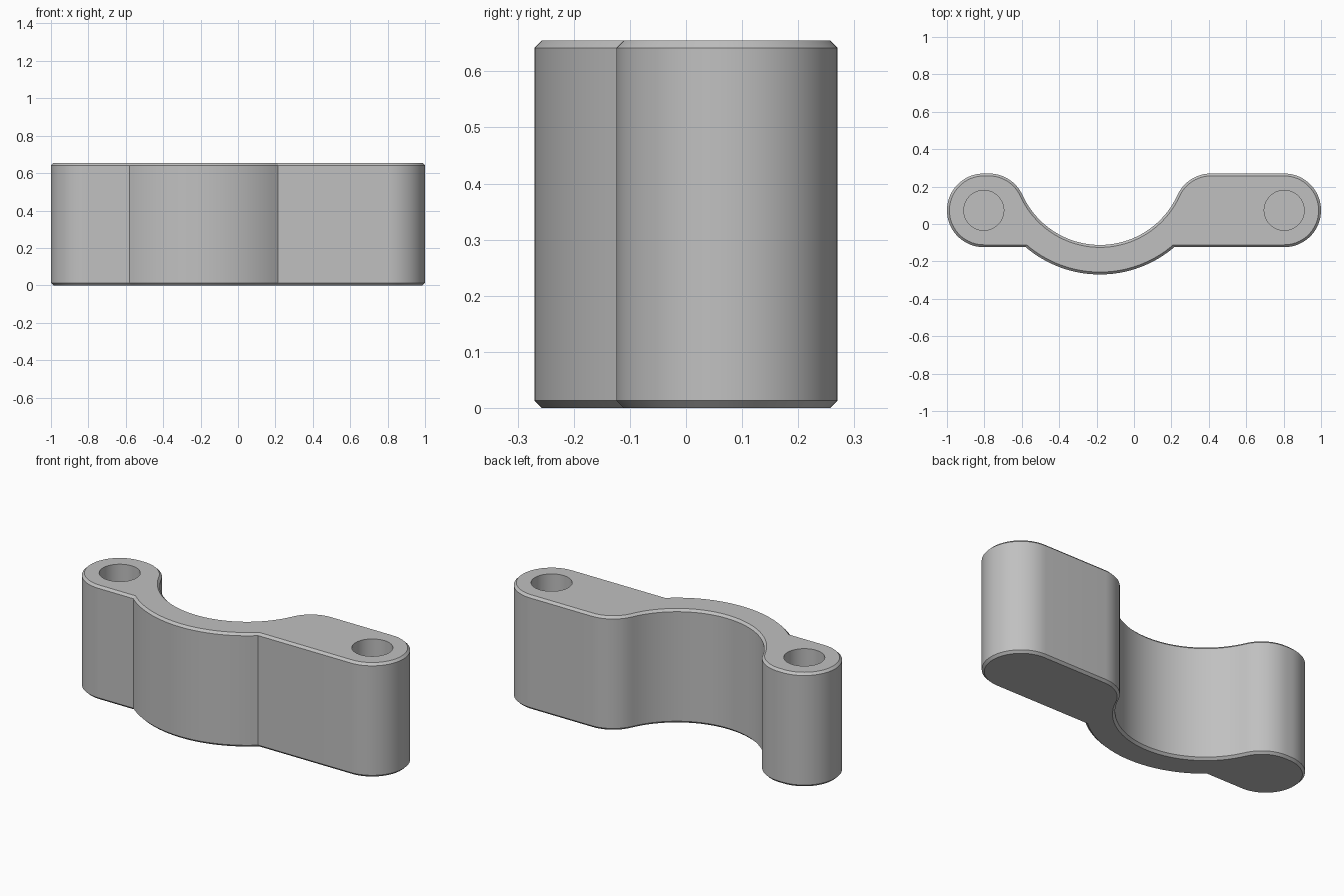
import bpy, bmesh
from math import sin, cos, asin, atan2, sqrt, pi

old = bpy.data.objects.get("Cube")
if old:
    bpy.data.objects.remove(old, do_unlink=True)

HEIGHT, CHAMFER = 0.655, 0.013
EAR_X, EAR_Y, EAR_R = 0.803, 0.073, 0.197      # rounded ends
SADDLE_X, SADDLE_Y = -0.182, 0.343             # centre of the curved strap
INNER_R, OUTER_R = 0.455, 0.613
HOLE_R, HOLE_DEPTH = 0.107, 0.55

grey = bpy.data.materials.new("grey")
grey.use_nodes = True
colour = (0.53, 0.53, 0.53, 1)
grey.diffuse_color = colour
grey.node_tree.nodes["Principled BSDF"].inputs["Base Color"].default_value = colour


def arc(cx, cy, r, start, end, steps):
    angles = [start + (end - start) * i / steps for i in range(steps + 1)]
    return [(cx + r * cos(a), cy + r * sin(a)) for a in angles]


def outline(inset):
    """Clamp outline, moved inwards by the inset."""
    r = EAR_R - inset
    dy = SADDLE_Y - EAR_Y
    dx = sqrt((INNER_R + EAR_R) ** 2 - dy ** 2)
    tilt = atan2(dy, dx)
    outer = OUTER_R - inset
    corner = asin((SADDLE_Y - EAR_Y + r) / outer)
    pts = arc(-EAR_X, EAR_Y, r, 1.5 * pi, pi / 2, 36)
    pts += arc(SADDLE_X - dx, EAR_Y, r, pi / 2, tilt, 14)
    pts += arc(SADDLE_X, SADDLE_Y, INNER_R + inset, pi + tilt, 2 * pi - tilt, 40)[1:-1]
    pts += arc(SADDLE_X + dx, EAR_Y, r, pi - tilt, pi / 2, 14)
    pts += arc(EAR_X, EAR_Y, r, pi / 2, -pi / 2, 36)
    pts += arc(SADDLE_X, SADDLE_Y, outer, -corner, corner - pi, 32)
    return pts


def loft(name, layers):
    """Solid through a stack of (outline, height) layers."""
    bm = bmesh.new()
    rings = [[bm.verts.new((x, y, z)) for x, y in pts] for pts, z in layers]
    for low, high in zip(rings, rings[1:]):
        for i in range(len(low)):
            j = (i + 1) % len(low)
            bm.faces.new((low[i], low[j], high[j], high[i]))
    bm.faces.new(rings[0])
    bm.faces.new(rings[-1])
    bmesh.ops.recalc_face_normals(bm, faces=bm.faces)
    mesh = bpy.data.meshes.new(name)
    bm.to_mesh(mesh)
    bm.free()
    mesh.materials.append(grey)
    obj = bpy.data.objects.new(name, mesh)
    bpy.context.collection.objects.link(obj)
    return obj


# Clamp body with chamfered top and bottom rims
full, small = outline(0), outline(CHAMFER)
clamp = loft("clamp_body", [(small, 0), (full, CHAMFER),
                            (full, HEIGHT - CHAMFER), (small, HEIGHT)])
bpy.context.view_layer.objects.active = clamp
clamp.select_set(True)

# Blind bolt holes in both ends
for side, x in (("left", EAR_X), ("right", -EAR_X)):
    circle = arc(x, EAR_Y, HOLE_R, 0, 2 * pi, 48)[:-1]
    cutter = loft(side + "_hole_cutter",
                  [(circle, HEIGHT - HOLE_DEPTH), (circle, HEIGHT + 0.1)])
    cutter.hide_render = True
    cut = clamp.modifiers.new(side + "_hole", 'BOOLEAN')
    cut.operation = 'DIFFERENCE'
    cut.solver = 'EXACT'
    cut.object = cutter
    bpy.ops.object.modifier_apply(modifier=cut.name)
    bpy.data.objects.remove(cutter, do_unlink=True)

bpy.ops.object.shade_smooth_by_angle(angle=pi / 9)
